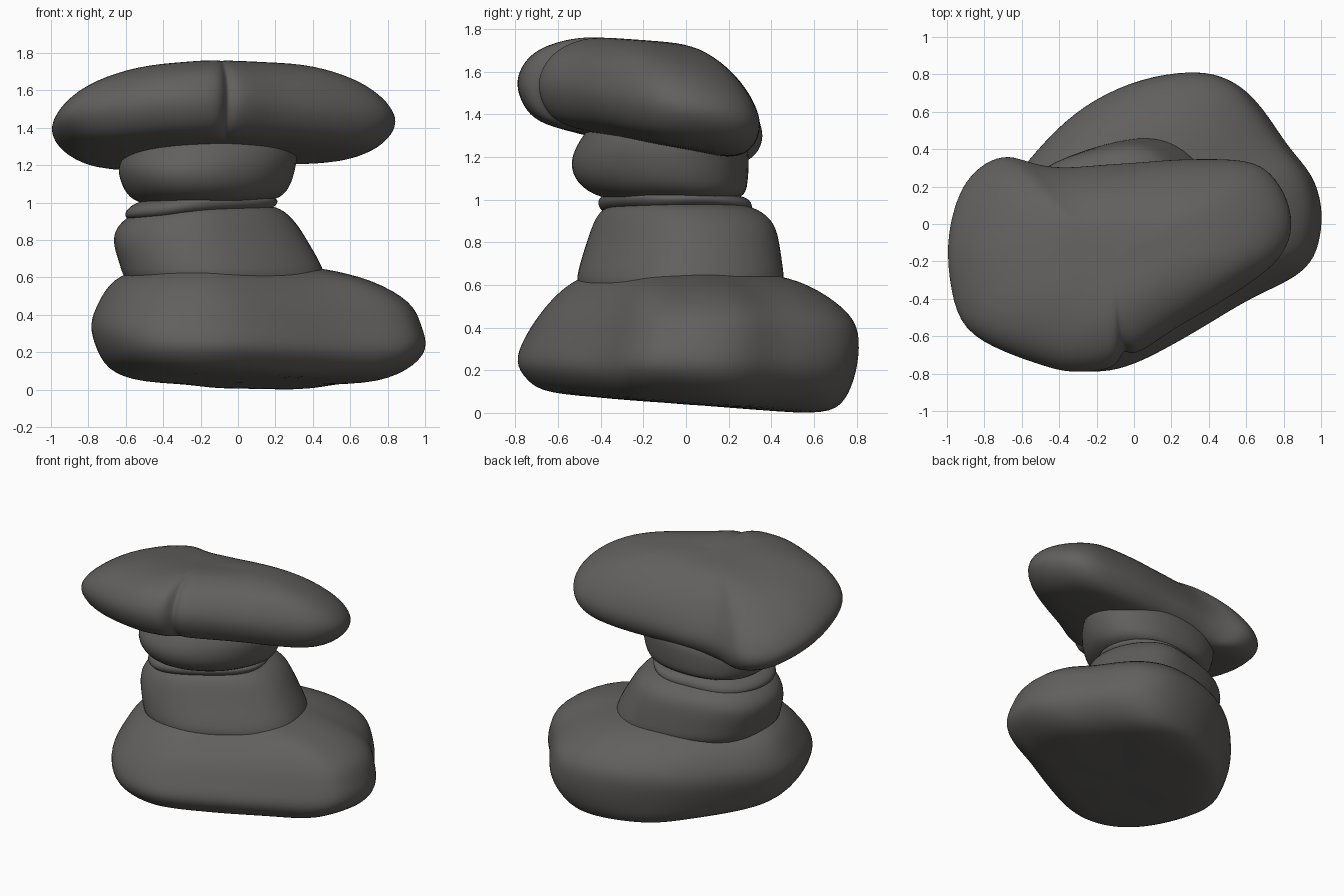
import bpy, bmesh
from mathutils import Vector, noise

stone_mat = bpy.data.materials.new("dark warm grey stone")
stone_mat.diffuse_color = (0.122, 0.117, 0.112, 1)


def make_stone(name, outline, rings, rough=0.012, seed=0.0):
    """Loft a plan outline through rings (x0, x1, y0, y1, z, slope_x, slope_y)."""
    xs, ys = [p[0] for p in outline], [p[1] for p in outline]
    unit = [((x - min(xs)) / (max(xs) - min(xs)), (y - min(ys)) / (max(ys) - min(ys)))
            for x, y in outline]
    bm = bmesh.new()
    loops = []
    for x0, x1, y0, y1, z, sx, sy in rings:
        loop = []
        for u, v in unit:
            x, y = x0 + u * (x1 - x0), y0 + v * (y1 - y0)
            loop.append(bm.verts.new((x, y, z + sx * x + sy * y)))
        loops.append(loop)
    n = len(unit)
    for a, b in zip(loops, loops[1:]):
        for i in range(n):
            j = (i + 1) % n
            bm.faces.new((a[i], a[j], b[j], b[i]))
    # close both ends with a fan
    for loop in (loops[0], loops[-1]):
        mid = bm.verts.new(sum((v.co for v in loop), Vector()) / n)
        for i in range(n):
            bm.faces.new((loop[i], loop[(i + 1) % n], mid))
    # gentle weathering
    for v in bm.verts:
        v.co += rough * noise.noise_vector(v.co * 3.2 + Vector((seed, seed, seed)))
    bmesh.ops.recalc_face_normals(bm, faces=bm.faces)
    me = bpy.data.meshes.new(name)
    bm.to_mesh(me)
    bm.free()
    me.materials.append(stone_mat)
    me.shade_smooth()
    ob = bpy.data.objects.new(name, me)
    bpy.context.collection.objects.link(ob)
    sub = ob.modifiers.new("smooth", 'SUBSURF')
    sub.levels = sub.render_levels = 2
    return ob


# Broad base stone
base_plan = [(-.79, -.12), (-.73, .1), (-.55, .33), (-.4, .5), (-.2, .66), (.05, .78),
             (.3, .81), (.47, .79), (.6, .71), (.7, .58), (.81, .4), (.94, .27), (1, .09),
             (.98, -.08), (.93, -.21), (.82, -.3), (.6, -.4), (.35, -.55), (.1, -.7),
             (-.06, -.77), (-.22, -.8), (-.42, -.76), (-.6, -.64), (-.73, -.4)]
make_stone("base_stone", base_plan, [
    (-.30, .42, -.36, .36, .042, 0, -.075),
    (-.58, .74, -.68, .66, .044, 0, -.075),
    (-.72, .92, -.76, .75, .10, 0, -.07),
    (-.78, 1.045, -.825, .81, .21, 0, -.03),
    (-.825, .995, -.78, .825, .35, 0, 0),
    (-.77, .96, -.71, .795, .46, 0, 0),
    (-.69, .73, -.58, .61, .59, 0, -.01),
    (-.5, .45, -.44, .45, .655, 0, -.03),
    (-.3, .25, -.25, .25, .67, 0, 0)], rough=.018, seed=1)

# Tapered second stone
second_plan = [(-.65, -.1), (-.6, .18), (-.4, .35), (-.1, .43), (.12, .46), (.3, .37),
               (.42, .17), (.47, -.06), (.36, -.24), (.1, -.42), (-.15, -.52),
               (-.4, -.48), (-.58, -.32)]
make_stone("second_stone", second_plan, [
    (-.5, .4, -.4, .35, .50, 0, 0),
    (-.63, .50, -.54, .48, .58, 0, 0),
    (-.65, .48, -.53, .47, .66, 0, 0),
    (-.69, .40, -.49, .45, .79, 0, 0),
    (-.67, .335, -.46, .43, .885, .03, 0),
    (-.60, .25, -.42, .36, .96, .05, -.02),
    (-.45, .15, -.3, .22, .99, 0, 0)], rough=.012, seed=4)

# Thin flake wedged between the second and third stones
make_stone("thin_flake", second_plan, [
    (-.4, .1, -.25, .2, .93, .1, 0),
    (-.60, .20, -.42, .31, .955, .11, -.03),
    (-.62, .23, -.43, .335, .99, .09, -.05),
    (-.56, .21, -.41, .31, 1.025, .05, -.02),
    (-.4, .1, -.25, .2, 1.03, 0, 0)], rough=.025, seed=7)

# Rounded third stone
third_plan = [(-.63, -.08), (-.6, .12), (-.45, .24), (-.2, .28), (.05, .27), (.24, .18),
              (.32, 0), (.28, -.2), (.14, -.38), (-.08, -.51), (-.3, -.54), (-.5, -.44),
              (-.6, -.26)]
make_stone("third_stone", third_plan, [
    (-.4, .05, -.28, .15, 1.0, 0, 0),
    (-.55, .23, -.42, .28, 1.005, .02, 0),
    (-.62, .295, -.53, .295, 1.08, .02, 0),
    (-.65, .325, -.56, .295, 1.18, .02, 0),
    (-.64, .34, -.53, .29, 1.25, .05, -.03),
    (-.58, .30, -.47, .26, 1.32, .05, -.1),
    (-.4, .15, -.3, .15, 1.36, 0, -.15)], rough=.014, seed=9)

# Wide tilted cap slab with a shallow cleft in its front edge
cap_plan = [(-1, -.1), (-.96, .1), (-.9, .24), (-.8, .34), (-.67, .38), (-.55, .33),
            (-.4, .31), (-.2, .325), (0, .34), (.2, .36), (.4, .36), (.55, .35), (.69, .32),
            (.79, .18), (.83, 0), (.78, -.17), (.6, -.32), (.4, -.44), (.2, -.55),
            (.03, -.67), (-.04, -.69), (-.075, -.66), (-.1, -.74), (-.16, -.785),
            (-.35, -.8), (-.47, -.77), (-.7, -.68), (-.91, -.57), (-.97, -.35)]
# scale, height, front-to-back slope
profile = [(.35, -.17, -.2), (.68, -.17, -.2), (.87, -.145, -.2), (.97, -.08, -.2),
           (1.015, 0, -.2), (.98, .08, -.2), (.89, .165, -.19), (.74, .245, -.16),
           (.5, .315, -.12), (.25, .335, -.1)]
cx, cy = -.1, -.21
make_stone("cap_slab", cap_plan, [
    (cx - .9 * s, cx + .95 * s, cy - .59 * s, cy + .575 * s, 1.395 + h, .04, sy)
    for s, h, sy in profile], rough=.015, seed=12)
